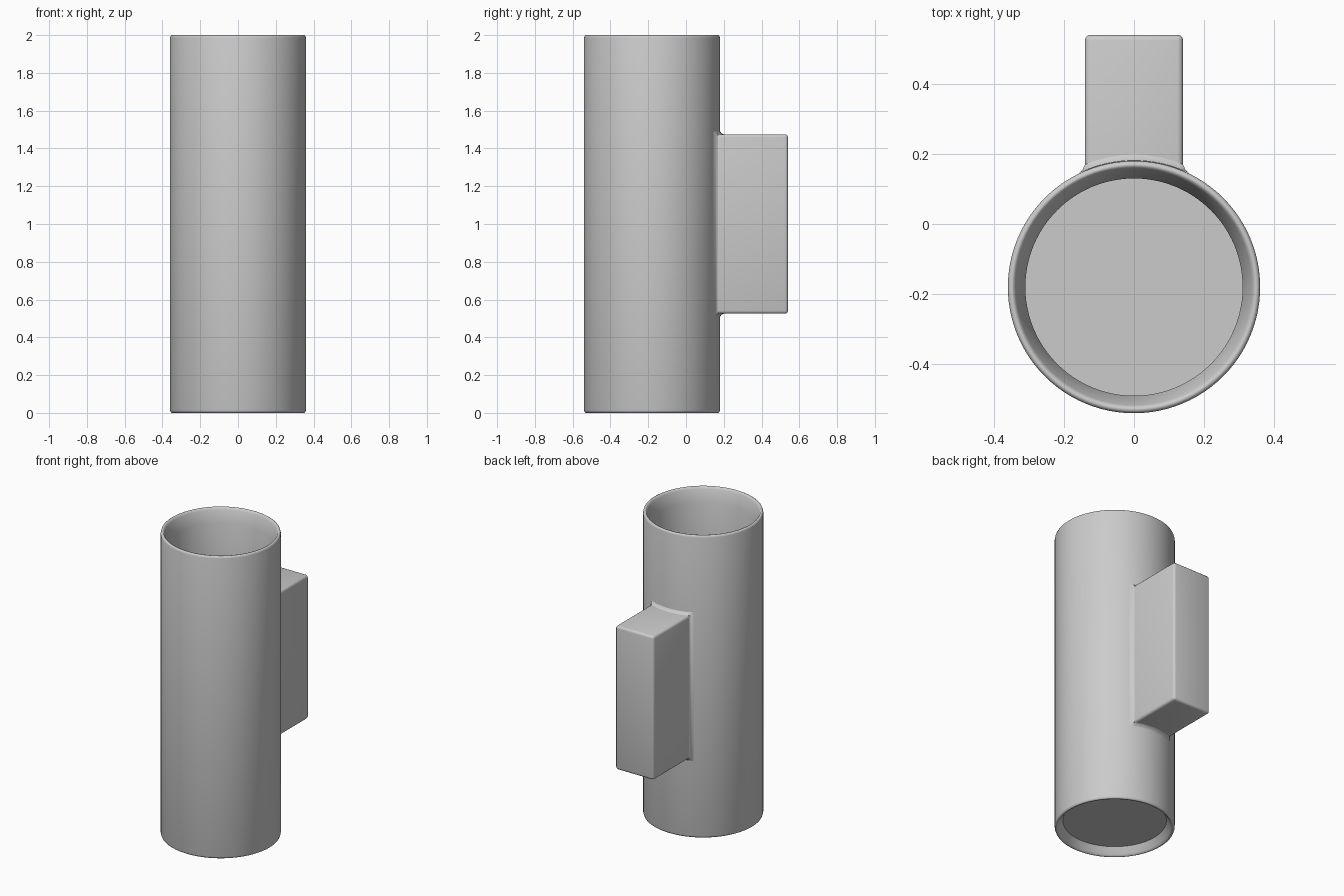
import bpy, bmesh, math

cube = bpy.data.objects.get("Cube")
if cube:
    bpy.data.objects.remove(cube, do_unlink=True)

# Single satin grey
grey = bpy.data.materials.new("satin grey")
grey.use_nodes = True
grey.diffuse_color = (0.6, 0.6, 0.6, 1)
grey.node_tree.nodes["Principled BSDF"].inputs["Base Color"].default_value = (0.6, 0.6, 0.6, 1)

AXIS_Y = -0.18
SIDES = 96


def finish(bm, name, angle):
    mesh = bpy.data.meshes.new(name)
    bmesh.ops.recalc_face_normals(bm, faces=bm.faces)
    bm.to_mesh(mesh)
    bm.free()
    mesh.materials.append(grey)
    obj = bpy.data.objects.new(name, mesh)
    bpy.context.collection.objects.link(obj)
    bpy.ops.object.select_all(action="DESELECT")
    obj.select_set(True)
    bpy.context.view_layer.objects.active = obj
    bpy.ops.object.shade_smooth_by_angle(angle=math.radians(angle))
    return obj


# Round lamp body: (radius, height) from the lower panel, round the outside, into the upper well
profile = [(0, 0.05), (0.31, 0.05), (0.335, 0.012), (0.343, 0.002), (0.35, 0),
           (0.357, 0.004), (0.36, 0.014),
           (0.36, 1.986), (0.357, 1.996), (0.35, 2), (0.343, 1.998), (0.337, 1.985),
           (0.31, 1.91), (0.31, 1.5), (0, 1.5)]
bm = bmesh.new()
verts = [bm.verts.new((r, AXIS_Y, z)) for r, z in profile]
edges = [bm.edges.new(pair) for pair in zip(verts, verts[1:])]
bmesh.ops.spin(bm, geom=verts + edges, cent=(0, AXIS_Y, 0), axis=(0, 0, 1),
               angle=math.tau, steps=SIDES, use_duplicate=False)
bmesh.ops.remove_doubles(bm, verts=bm.verts, dist=0.0005)
finish(bm, "lamp_body", 50)

# Wall mounting box, its inner end buried in the body wall
bm = bmesh.new()
bmesh.ops.create_cube(bm, size=1)
for v in bm.verts:
    v.co.x *= 0.28
    v.co.y = 0.54 if v.co.y > 0 else 0.13
    v.co.z = 1.0 + v.co.z * 0.95
outer = [e for e in bm.edges if any(v.co.y > 0.5 for v in e.verts)]
bmesh.ops.bevel(bm, geom=outer, offset=0.016, segments=3, profile=0.5, affect="EDGES")
finish(bm, "wall_mount", 40)

# Small weld fillet where the box meets the body
bm = bmesh.new()
rings = []
for grow, lift in ((0.016, 0.001), (0.006, 0.007), (0.0, 0.018)):
    ring = []
    for i in range(17):
        x = (0.14 + grow) * (i / 8 - 1)
        y = AXIS_Y + math.sqrt(0.36 ** 2 - x * x) + lift
        ring.append((x, y, 1.475 + grow))
    ring += [(x, y, 2 - z) for x, y, z in reversed(ring)]
    rings.append([bm.verts.new(p) for p in ring])
for low, high in zip(rings, rings[1:]):
    for i in range(len(low)):
        j = (i + 1) % len(low)
        bm.faces.new((low[i], low[j], high[j], high[i]))
finish(bm, "mount_fillet", 50)
